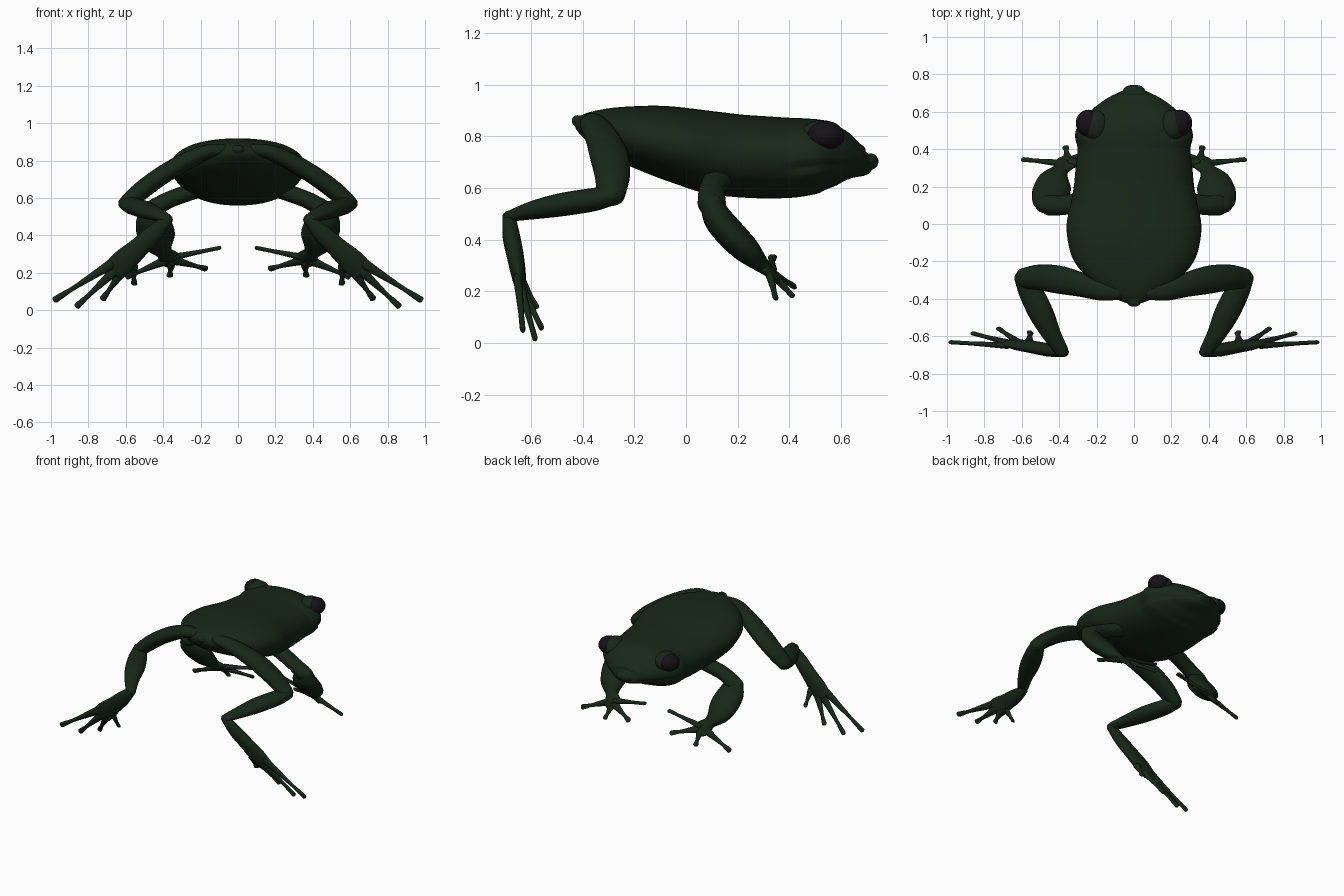
import bpy, math
from mathutils import Vector

if "Cube" in bpy.data.objects:
    bpy.data.objects.remove(bpy.data.objects["Cube"])


def material(name, rgb):
    m = bpy.data.materials.new(name)
    m.diffuse_color = (*rgb, 1)
    m.use_nodes = True
    m.node_tree.nodes["Principled BSDF"].inputs["Base Color"].default_value = m.diffuse_color
    return m


SKIN = material("dark_green_skin", (0.009, 0.02, 0.01))
EYE = material("black_eye", (0.008, 0.006, 0.009))


def catmull(p0, p1, p2, p3, t):
    return 0.5 * (2 * p1 + (p2 - p0) * t + (2 * p0 - 5 * p1 + 4 * p2 - p3) * t * t
                  + (3 * p1 - p0 - 3 * p2 + p3) * t ** 3)


def finish(ob, mat, mirror):
    ob.data.materials.append(mat)
    for p in ob.data.polygons:
        p.use_smooth = True
    if mirror:
        ob.modifiers.new("mirror", 'MIRROR')


def limb(name, keys, side, steps=6, n=20, power=2.0, mirror=True, shape=None):
    """Smooth loft through keys (x, y, z, side_radius, normal_radius)."""
    pos = [Vector(k[:3]) for k in keys]
    rad = [Vector(k[3:]) for k in keys]
    P, R = [], []
    last = len(keys) - 1
    for i in range(last):
        ids = [max(i - 1, 0), i, i + 1, min(i + 2, last)]
        for s in range(steps):
            t = s / steps
            P.append(catmull(*[pos[j] for j in ids], t))
            R.append(catmull(*[rad[j] for j in ids], t))
    P.append(pos[-1])
    R.append(rad[-1])
    # rounded end caps
    ts, te = (P[0] - P[1]).normalized(), (P[-1] - P[-2]).normalized()
    p0, r0, p1, r1 = P[0], R[0], P[-1], R[-1]
    for k in (0.4, 0.75, 0.94, 0.999):
        f = math.sqrt(1 - k * k)
        P.insert(0, p0 + ts * min(r0) * k)
        R.insert(0, r0 * f)
        P.append(p1 + te * min(r1) * k)
        R.append(r1 * f)
    verts, faces = [], []
    for i, (p, r) in enumerate(zip(P, R)):
        t = (P[min(i + 1, len(P) - 1)] - P[max(i - 1, 0)]).normalized()
        s = Vector(side)
        s = (s - t * s.dot(t)).normalized()
        u = s.cross(t)
        for j in range(n):
            a = 2 * math.pi * j / n
            c, d = math.cos(a), math.sin(a)
            e = 2 / power
            c = math.copysign(abs(c) ** e, c)
            d = math.copysign(abs(d) ** e, d)
            f = shape(p, a) if shape else 1
            verts.append(p + s * (r.x * c * f) + u * (r.y * d * f))
    m = len(P)
    for i in range(m - 1):
        for j in range(n):
            k = (j + 1) % n
            faces.append((i * n + j, i * n + k, (i + 1) * n + k, (i + 1) * n + j))
    faces += [tuple(range(n))[::-1], tuple(range((m - 1) * n, m * n))]
    me = bpy.data.meshes.new(name)
    me.from_pydata(verts, [], faces)
    me.update()
    ob = bpy.data.objects.new(name, me)
    bpy.context.collection.objects.link(ob)
    finish(ob, SKIN, mirror)
    return ob


# Body and head: y, top z, bottom z, half width
profile = [(-.42, .882, .838, .035), (-.40, .892, .81, .09), (-.36, .903, .775, .155),
           (-.3, .913, .735, .235), (-.2, .92, .685, .32), (-.1, .92, .645, .352),
           (0, .91, .61, .36), (.1, .897, .578, .34), (.2, .885, .565, .322),
           (.3, .878, .56, .312), (.4, .872, .562, .302), (.47, .87, .572, .315),
           (.53, .862, .587, .298), (.6, .825, .61, .235), (.65, .78, .635, .175),
           (.69, .752, .647, .11), (.712, .735, .67, .06)]


def mouth(p, a):
    # shallow mouth crease around the head
    if p.y < .36:
        return 1
    d = min(abs(a - math.radians(-14) - q) for q in (0, 2 * math.pi))
    d = min(d, abs(a - math.radians(194)))
    return 1 - .05 * min(1, (p.y - .36) / .08) * math.exp(-(d / .09) ** 2)


limb("body", [(0, y, (t + b) / 2, w, (t - b) / 2) for y, t, b, w in profile],
     (1, 0, 0), steps=5, n=64, power=2.15, mirror=False, shape=mouth)


# Eyes and the brows behind them
def ball(name, loc, scale, mat):
    bpy.ops.mesh.primitive_uv_sphere_add(segments=28, ring_count=16, radius=1)
    ob = bpy.context.object
    ob.name = name
    for v in ob.data.vertices:
        v.co = Vector(v.co[i] * scale[i] + loc[i] for i in range(3))
    finish(ob, mat, True)


ball("eyes", (.245, .54, .803), (.066, .071, .057), EYE)
ball("eye_brows", (.205, .525, .797), (.07, .085, .066), SKIN)

# Hind legs
limb("thighs", [(.08, -.365, .86, .04, .03), (.17, -.355, .845, .055, .04),
                (.28, -.325, .795, .065, .048), (.4, -.298, .725, .075, .05),
                (.51, -.285, .645, .068, .05), (.59, -.29, .575, .055, .045)], (0, 1, 0))
limb("shins", [(.597, -.285, .572, .045, .038), (.555, -.36, .555, .063, .045),
               (.495, -.48, .536, .066, .045), (.44, -.59, .515, .05, .036),
               (.385, -.68, .492, .036, .022)], (1, 0, 0))
limb("hind_feet", [(.375, -.685, .485, .028, .026), (.45, -.675, .41, .048, .034),
                   (.53, -.66, .335, .055, .033), (.61, -.647, .262, .066, .028),
                   (.66, -.638, .215, .062, .018)], (-.44, .06, -.4))


def digits(name, roots, tips, side):
    # slender digits with round toe pads
    for i, (a, b) in enumerate(zip(roots, tips)):
        a, b = Vector(a), Vector(b)
        prof = [(0, .028, .018), (.35, .019, .014), (.68, .0125, .011),
                (.86, .016, .011), (1, .018, .011)]
        limb(f"{name}_{i + 1}", [(*a.lerp(b, t), r, q) for t, r, q in prof], side, steps=4, n=12)


digits("hind_toes",
       [(.68, -.65, .245), (.66, -.638, .21), (.62, -.632, .205), (.56, -.635, .235)],
       [(.978, -.632, .056), (.86, -.585, .022), (.722, -.56, .062), (.555, -.58, .142)],
       (-.44, .06, -.4))

# Front legs
limb("upper_arms", [(.2, .13, .65, .06, .045), (.29, .115, .62, .055, .045),
                    (.38, .1, .585, .052, .045), (.455, .1, .54, .055, .05)], (0, 1, 0))
limb("forearms", [(.465, .1, .54, .065, .045), (.455, .125, .48, .092, .056),
                  (.44, .18, .415, .102, .058), (.425, .235, .36, .085, .052),
                  (.395, .285, .31, .045, .034), (.365, .325, .275, .042, .02)], (1, 0, 0))
limb("hands", [(.39, .295, .3, .045, .026), (.36, .33, .27, .06, .017),
               (.345, .35, .25, .045, .013)], (1, 0, -.2))
digits("fingers",
       [(.34, .325, .285), (.335, .34, .265), (.355, .345, .255), (.39, .325, .265)],
       [(.1, .335, .333), (.172, .415, .222), (.365, .41, .185), (.592, .345, .18)],
       (1, 0, -.2))
